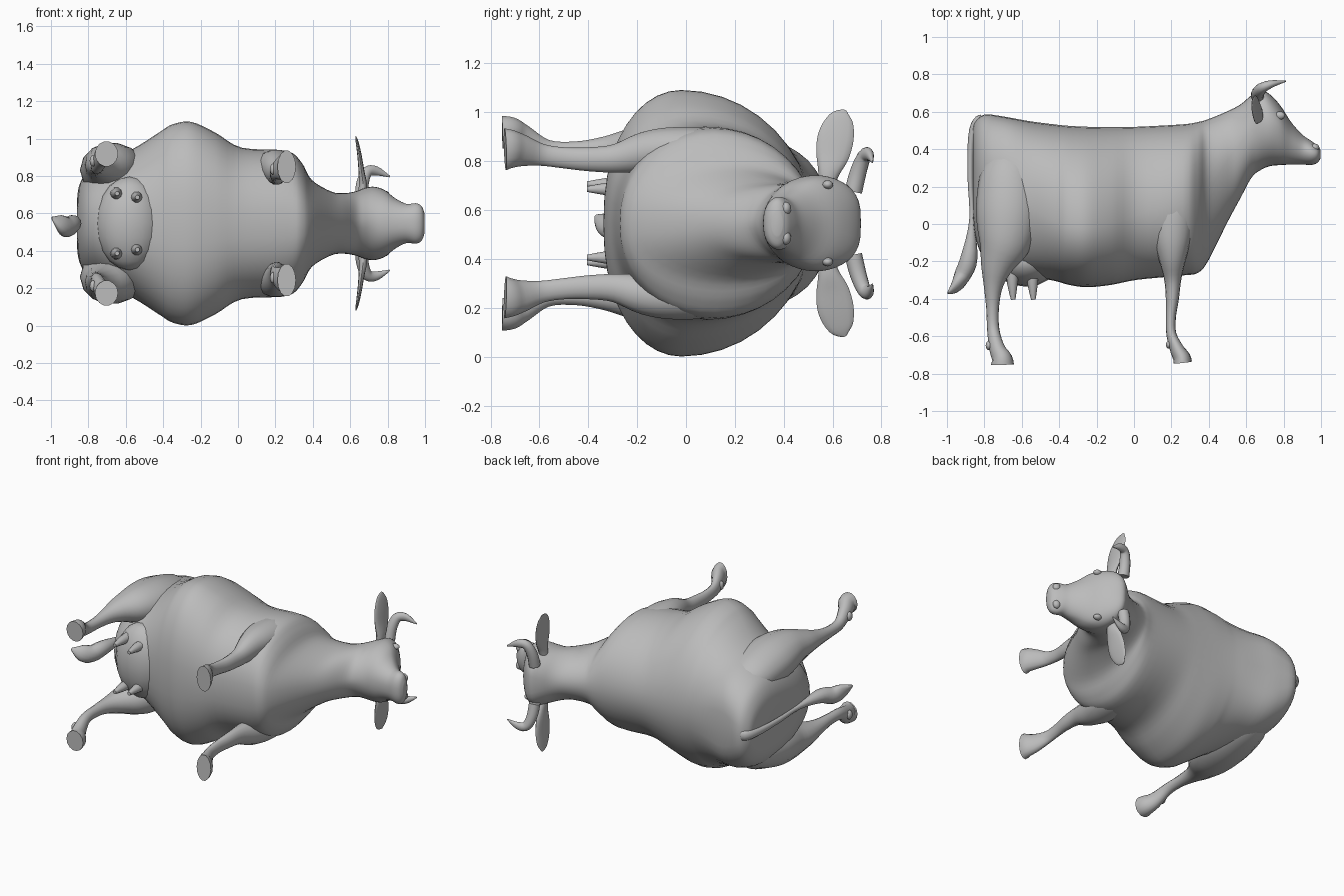
import bpy, bmesh, math
from mathutils import Vector

cube = bpy.data.objects.get("Cube")
if cube:
    bpy.data.objects.remove(cube)

ZC = 0.546  # height of the symmetry plane of the animal lying on its side

hide = bpy.data.materials.new("grey_hide")
hide.use_nodes = True
COL = (0.5, 0.5, 0.5, 1)
hide.diffuse_color = COL
hide.node_tree.nodes["Principled BSDF"].inputs["Base Color"].default_value = COL


def smooth_rows(rows, n):
    """Catmull-Rom interpolation of whole section tuples."""
    out = []
    for i in range(len(rows) - 1):
        p = [rows[max(i - 1, 0)], rows[i], rows[i + 1], rows[min(i + 2, len(rows) - 1)]]
        for k in range(n):
            t = k / n
            out.append([0.5 * (2 * b + (c - a) * t + (2 * a - 5 * b + 4 * c - d) * t * t
                               + (3 * b - a - 3 * c + d) * t ** 3) for a, b, c, d in zip(*p)])
    return out + [list(rows[-1])]


def finish(name, bm, angle=40):
    bmesh.ops.recalc_face_normals(bm, faces=bm.faces)
    me = bpy.data.meshes.new(name)
    bm.to_mesh(me)
    bm.free()
    me.materials.append(hide)
    ob = bpy.data.objects.new(name, me)
    bpy.context.collection.objects.link(ob)
    bpy.ops.object.select_all(action='DESELECT')
    ob.select_set(True)
    bpy.context.view_layer.objects.active = ob
    bpy.ops.object.shade_smooth_by_angle(angle=math.radians(angle))


def loft(name, rings):
    bm = bmesh.new()
    vs = [[bm.verts.new(p) for p in r] for r in rings]
    n = len(vs[0])
    for a, b in zip(vs, vs[1:]):
        for i in range(n):
            j = (i + 1) % n
            bm.faces.new((a[i], a[j], b[j], b[i]))
    bm.faces.new(vs[0])
    bm.faces.new(vs[-1])
    finish(name, bm)


def tube(name, rows, ref, s=1, n=4, sides=14):
    """Rows: x, y, sideways offset, radius along ref, radius across ref."""
    rows = smooth_rows(rows, n)
    pts = [Vector((r[0], r[1], ZC + s * r[2])) for r in rows]
    rings = []
    for i, (p, r) in enumerate(zip(pts, rows)):
        t = (pts[min(i + 1, len(pts) - 1)] - pts[max(i - 1, 0)]).normalized()
        u = Vector(ref)
        u = (u - t * u.dot(t)).normalized()
        v = t.cross(u)
        rings.append([p + u * (r[3] * math.cos(a)) + v * (r[4] * math.sin(a))
                      for a in (math.tau * k / sides for k in range(sides))])
    loft(name, rings)


def ball(name, loc, size):
    bm = bmesh.new()
    bmesh.ops.create_uvsphere(bm, u_segments=16, v_segments=10, radius=1)
    for v in bm.verts:
        v.co = Vector(loc) + Vector(a * b for a, b in zip(v.co, size))
    finish(name, bm)


def bump(x, centre, width):
    return math.exp(-((x - centre) / width) ** 2)


# Trunk, neck and head: x, back line, belly line, level of greatest width, half width
trunk = [
    (-0.862, 0.50, 0.08, 0.30, 0.10), (-0.85, 0.545, -0.06, 0.30, 0.20),
    (-0.80, 0.585, -0.19, 0.28, 0.285), (-0.70, 0.575, -0.26, 0.22, 0.345),
    (-0.56, 0.55, -0.28, 0.10, 0.40), (-0.42, 0.532, -0.305, 0.01, 0.488),
    (-0.35, 0.525, -0.325, -0.01, 0.53), (-0.25, 0.52, -0.338, -0.02, 0.543),
    (-0.12, 0.518, -0.325, 0.0, 0.485), (0.02, 0.52, -0.298, 0.05, 0.405),
    (0.26, 0.533, -0.275, 0.11, 0.388), (0.34, 0.545, -0.262, 0.13, 0.325),
    (0.395, 0.56, -0.20, 0.18, 0.232), (0.50, 0.603, 0.01, 0.34, 0.17),
    (0.57, 0.64, 0.14, 0.43, 0.162), (0.63, 0.69, 0.25, 0.50, 0.172),
    (0.68, 0.716, 0.29, 0.53, 0.19), (0.73, 0.69, 0.31, 0.53, 0.196),
    (0.785, 0.63, 0.315, 0.51, 0.178), (0.84, 0.545, 0.318, 0.45, 0.135),
    (0.90, 0.478, 0.318, 0.40, 0.105), (0.95, 0.443, 0.316, 0.38, 0.108),
    (0.982, 0.418, 0.328, 0.375, 0.092), (0.998, 0.395, 0.352, 0.374, 0.05)]
rings = []
for x, top, bot, mid, hw in smooth_rows(trunk, 4):
    # Boxy hips and poll, tapering jaw, round elsewhere
    up = 1.03 - 0.42 * bump(x, -0.66, 0.18) - 0.4 * bump(x, 0.69, 0.1)
    low = 0.87 + 0.28 * bump(x, 0.65, 0.1)
    ring = []
    for k in range(40):
        c, s = math.cos(math.tau * k / 40), math.sin(math.tau * k / 40)
        ring.append((x, mid + s * (top - mid if s > 0 else mid - bot),
                     ZC + hw * math.copysign(abs(c) ** (up if s > 0 else low), c)))
    rings.append(ring)
loft("trunk_and_head", rings)

# Udder
ball("udder", (-0.58, -0.20, ZC), (0.18, 0.135, 0.25))

# Tail with tuft
tube("tail", [(-0.77, 0.56, 0, 0.02, 0.03), (-0.83, 0.555, 0, 0.025, 0.035),
              (-0.868, 0.47, 0, 0.018, 0.025), (-0.875, 0.25, 0, 0.015, 0.018),
              (-0.866, 0.02, 0, 0.015, 0.017), (-0.882, -0.18, 0, 0.045, 0.045),
              (-0.915, -0.27, -0.02, 0.045, 0.055), (-0.95, -0.33, 0, 0.03, 0.05),
              (-0.995, -0.37, 0.03, 0.004, 0.008)], (1, 0, 0))

hind_leg = [
    (-0.66, 0.40, 0.22, 0.09, 0.06), (-0.665, 0.27, 0.25, 0.155, 0.12),
    (-0.67, 0.08, 0.285, 0.175, 0.14), (-0.69, -0.09, 0.31, 0.145, 0.12),
    (-0.732, -0.22, 0.312, 0.09, 0.08), (-0.752, -0.33, 0.305, 0.052, 0.052),
    (-0.756, -0.45, 0.298, 0.034, 0.038), (-0.752, -0.57, 0.305, 0.033, 0.038),
    (-0.73, -0.67, 0.35, 0.043, 0.055), (-0.706, -0.72, 0.37, 0.055, 0.066),
    (-0.703, -0.752, 0.372, 0.062, 0.068)]
fore_leg = [
    (0.21, 0.20, 0.29, 0.07, 0.06), (0.205, 0.08, 0.30, 0.11, 0.09),
    (0.203, -0.06, 0.30, 0.105, 0.095), (0.205, -0.17, 0.29, 0.078, 0.085),
    (0.207, -0.29, 0.265, 0.047, 0.06), (0.205, -0.40, 0.262, 0.035, 0.05),
    (0.197, -0.50, 0.268, 0.027, 0.044), (0.20, -0.59, 0.28, 0.027, 0.046),
    (0.23, -0.67, 0.297, 0.038, 0.066), (0.255, -0.715, 0.303, 0.047, 0.08),
    (0.26, -0.74, 0.303, 0.05, 0.088)]
horn = [(0.66, 0.685, 0.13, 0.036, 0.036), (0.665, 0.705, 0.21, 0.034, 0.034),
        (0.69, 0.73, 0.275, 0.028, 0.03), (0.74, 0.75, 0.28, 0.019, 0.025),
        (0.812, 0.763, 0.25, 0.003, 0.004)]
ear = [(0.665, 0.575, 0.15, 0.03, 0.025), (0.668, 0.585, 0.21, 0.045, 0.022),
       (0.66, 0.60, 0.28, 0.068, 0.016), (0.65, 0.615, 0.36, 0.073, 0.012),
       (0.638, 0.635, 0.43, 0.05, 0.008), (0.63, 0.65, 0.463, 0.008, 0.003)]

# Paired parts
for side, s in (("right", -1), ("left", 1)):
    tube("hind_leg_" + side, hind_leg, (1, 0, 0), s)
    tube("fore_leg_" + side, fore_leg, (1, 0, 0), s)
    tube("horn_" + side, horn, (0, 1, 0), s)
    tube("ear_" + side, ear, (0, 1, 0), s)
    ball("eye_" + side, (0.78, 0.58, ZC + s * 0.158), (0.028, 0.022, 0.018))
    ball("nostril_" + side, (0.965, 0.408, ZC + s * 0.06), (0.026, 0.022, 0.028))
    # Dew claws
    ball("hind_dewclaw_" + side, (-0.775, -0.65, ZC + s * 0.335), (0.018, 0.025, 0.03))
    ball("fore_dewclaw_" + side, (0.187, -0.645, ZC + s * 0.29), (0.016, 0.022, 0.03))
    # Teats
    for place, x, dz in (("rear", -0.65, 0.16), ("front", -0.542, 0.14)):
        tube(f"teat_{place}_{side}", [(x, -0.24, dz, 0.035, 0.035), (x, -0.32, dz, 0.028, 0.028),
             (x + 0.004, -0.405, dz, 0.012, 0.012)], (1, 0, 0), s, 2, 10)
